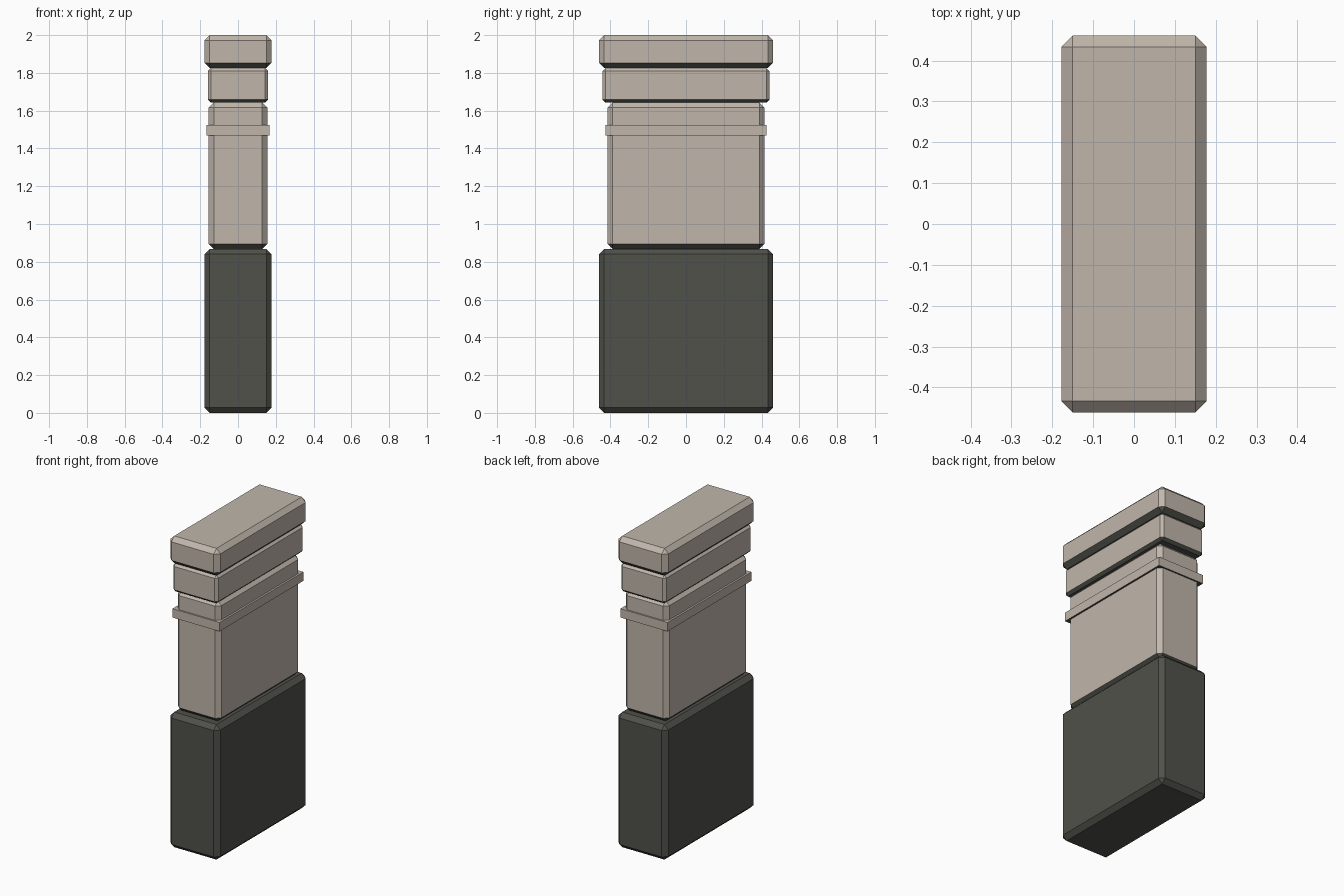
import bpy, bmesh

if "Cube" in bpy.data.objects:
    bpy.data.objects.remove(bpy.data.objects["Cube"])


def material(name, rgb):
    m = bpy.data.materials.new(name)
    m.diffuse_color = (*rgb, 1.0)
    m.use_nodes = True
    m.node_tree.nodes["Principled BSDF"].inputs["Base Color"].default_value = m.diffuse_color
    return m


beige = material("beige_stone", (0.53, 0.47, 0.41))
dark = material("dark_stone", (0.082, 0.082, 0.07))


def block(name, half_x, half_y, z0, z1, chamfer, mats):
    """Chamfered box; faces looking down use the second material, if any."""
    bm = bmesh.new()
    bmesh.ops.create_cube(bm, size=1.0)
    for v in bm.verts:
        v.co = (v.co.x * 2 * half_x, v.co.y * 2 * half_y,
                z0 + (v.co.z + 0.5) * (z1 - z0))
    if chamfer:
        bmesh.ops.bevel(bm, geom=bm.edges[:], offset=chamfer, segments=1,
                        affect='EDGES', profile=0.5)
    bm.normal_update()
    if len(mats) > 1:
        for f in bm.faces:
            f.material_index = 1 if f.normal.z < -0.1 else 0
    mesh = bpy.data.meshes.new(name)
    bm.to_mesh(mesh)
    bm.free()
    for m in mats:
        mesh.materials.append(m)
    obj = bpy.data.objects.new(name, mesh)
    bpy.context.collection.objects.link(obj)


# Dark plinth
block("plinth", 0.178, 0.461, 0.0, 0.868, 0.028, [dark])

# Light upper parts with dark undersides
two = [beige, dark]
block("shaft", 0.155, 0.416, 0.868, 1.643, 0.027, two)
block("collar", 0.167, 0.426, 1.468, 1.525, 0, two)
block("upper_block", 0.160, 0.443, 1.643, 1.825, 0.016, two)
block("cap", 0.178, 0.461, 1.825, 2.0, 0.028, two)
